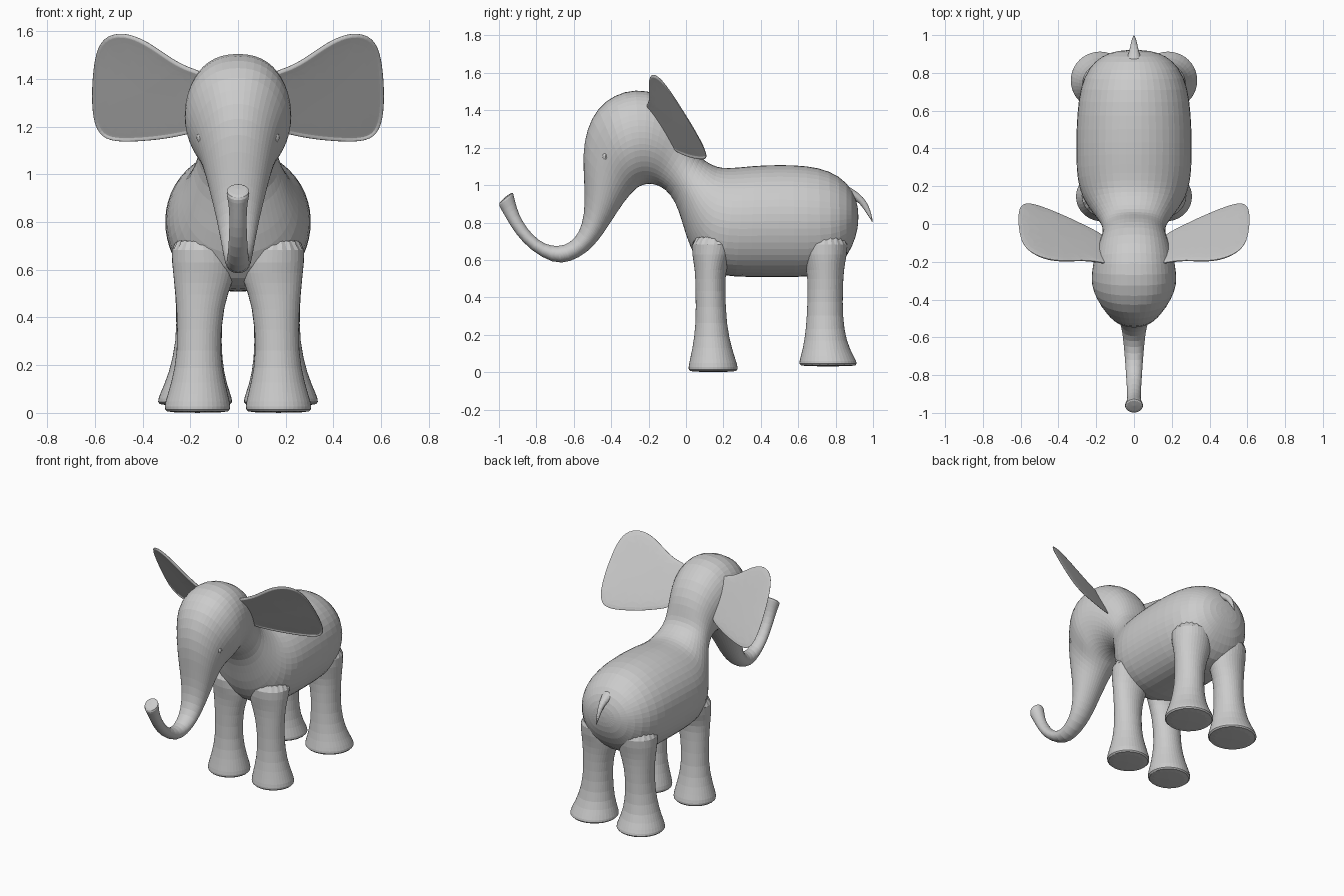
import bpy, bmesh
from math import sin, cos, tau, copysign
from mathutils import Vector


def finish(name, bm, levels=1, mirror=False, thick=0):
    bmesh.ops.recalc_face_normals(bm, faces=bm.faces)
    me = bpy.data.meshes.new(name)
    bm.to_mesh(me)
    bm.free()
    ob = bpy.data.objects.new(name, me)
    bpy.context.collection.objects.link(ob)
    if thick:
        m = ob.modifiers.new("thickness", 'SOLIDIFY')
        m.thickness, m.offset = thick, 0
    if levels:
        m = ob.modifiers.new("rounding", 'SUBSURF')
        m.levels = m.render_levels = levels
    if mirror:
        m = ob.modifiers.new("mirror", 'MIRROR')
        m.use_mirror_merge = False
    return ob


def loft(name, rings, mirror=False):
    """Skin a closed tube through equal-length rings of points."""
    bm = bmesh.new()
    loops = [[bm.verts.new(p) for p in r] for r in rings]
    n = len(loops[0])
    for a, b in zip(loops, loops[1:]):
        for i in range(n):
            j = (i + 1) % n
            bm.faces.new((a[i], a[j], b[j], b[i]))
    bm.faces.new(loops[0])
    bm.faces.new(loops[-1])
    return finish(name, bm, 1, mirror)


def section(ty, tz, by, bz, hw, p_top=1.0, p_low=1.0, n=24):
    """Ring from a top and a bottom point in the side view plus a half width."""
    top, low = Vector((0, ty, tz)), Vector((0, by, bz))
    mid, up = (top + low) / 2, (top - low) / 2
    pts = []
    for i in range(n):
        c, s = cos(tau * i / n), sin(tau * i / n)
        p = p_top if c > 0 else p_low
        x = 0 if abs(s) < 1e-6 else copysign(abs(s) ** p, s)
        pts.append(mid + up * c + Vector((hw * x, 0, 0)))
    return pts


def disc(z, cx, cy, rx, ry, n=20):
    return [(cx + rx * cos(tau * i / n), cy + ry * sin(tau * i / n), z) for i in range(n)]


# Torso, rump to chest
torso = [
    (.922, .86, .922, .80, .04), (.91, .93, .91, .72, .13), (.865, 1.015, .865, .62, .21),
    (.77, 1.08, .79, .53, .27), (.65, 1.107, .66, .505, .298), (.5, 1.112, .5, .505, .308),
    (.36, 1.106, .34, .505, .309), (.27, 1.095, .19, .51, .303), (.19, 1.093, .09, .55, .275),
]
# Neck and head fan round the chin
head = [
    (.15, 1.105, .02, .66, .235), (.10, 1.13, -.02, .80, .20), (.06, 1.17, -.055, .91, .172),
    (.045, 1.23, -.11, .98, .165), (.02, 1.32, -.165, 1.003, .172), (-.05, 1.425, -.195, 1.005, .195),
    (-.15, 1.495, -.215, 1.003, .213), (-.27, 1.517, -.235, .997, .225), (-.385, 1.485, -.26, .985, .228),
    (-.475, 1.415, -.28, .965, .203),
]
# Face and trunk
trunk = [
    (-.533, 1.30, -.305, .94, .168), (-.553, 1.17, -.34, .895, .142), (-.545, 1.02, -.38, .835, .117),
    (-.54, .9, -.42, .775, .095), (-.553, .79, -.46, .715, .078), (-.59, .715, -.525, .64, .064),
    (-.65, .675, -.62, .587, .055), (-.72, .672, -.71, .579, .048), (-.785, .70, -.83, .65, .042),
    (-.85, .765, -.91, .737, .037), (-.895, .845, -.957, .815, .036), (-.913, .91, -.985, .865, .041),
    (-.923, .955, -1.003, .893, .05), (-.929, .967, -.996, .912, .046),
]
loft("body_head_and_trunk",
     [section(*r, 1, .78) for r in torso]
     + [section(*r, .85, 1) for r in head]
     + [section(*r) for r in trunk])

# Tail
loft("tail", [section(*r, n=10) for r in (
    (.85, 1.01, .85, .93, .05), (.905, .972, .89, .922, .032), (.95, .937, .925, .905, .022),
    (.98, .887, .95, .87, .015), (.993, .84, .975, .835, .009), (1.0, .8, .997, .799, .002))])

# Legs: z, centre x, centre y, radius x, radius y
loft("front_legs", [disc(*r) for r in (
    (0, .17, .145, .125, .122), (.012, .17, .145, .14, .135), (.04, .17, .145, .14, .132),
    (.12, .167, .14, .115, .108), (.25, .165, .135, .088, .082), (.45, .16, .13, .098, .08),
    (.55, .145, .13, .125, .083), (.62, .14, .14, .137, .108), (.75, .15, .16, .14, .14))], True)
loft("back_legs", [disc(*r) for r in (
    (.03, .18, .76, .145, .145), (.042, .18, .76, .162, .16), (.075, .18, .757, .152, .148),
    (.16, .175, .745, .117, .113), (.3, .165, .742, .094, .096), (.45, .16, .745, .1, .095),
    (.55, .145, .745, .125, .1), (.62, .14, .74, .137, .12), (.75, .15, .74, .13, .14))], True)

# Ears: front outline laid on a tilted plane
outline = [(.1, 1.41), (.2, 1.435), (.28, 1.475), (.38, 1.55), (.48, 1.592), (.567, 1.57), (.598, 1.48),
           (.608, 1.32), (.598, 1.205), (.557, 1.147), (.46, 1.142), (.33, 1.152), (.22, 1.172), (.12, 1.2)]
bm = bmesh.new()
rim = bm.faces.new([bm.verts.new((x, .597 + .386 * x - .61 * z, z)) for x, z in outline])
bmesh.ops.inset_individual(bm, faces=[rim], thickness=.05)
for v in rim.verts:
    v.co.y += .01
finish("ears", bm, 2, True, .022)

# Eyes
bm = bmesh.new()
bmesh.ops.create_uvsphere(bm, u_segments=12, v_segments=8, radius=1)
for v in bm.verts:
    v.co = Vector((.152 + .022 * v.co.x, -.43 + .018 * v.co.y, 1.155 + .024 * v.co.z))
finish("eyes", bm, 0, True)
